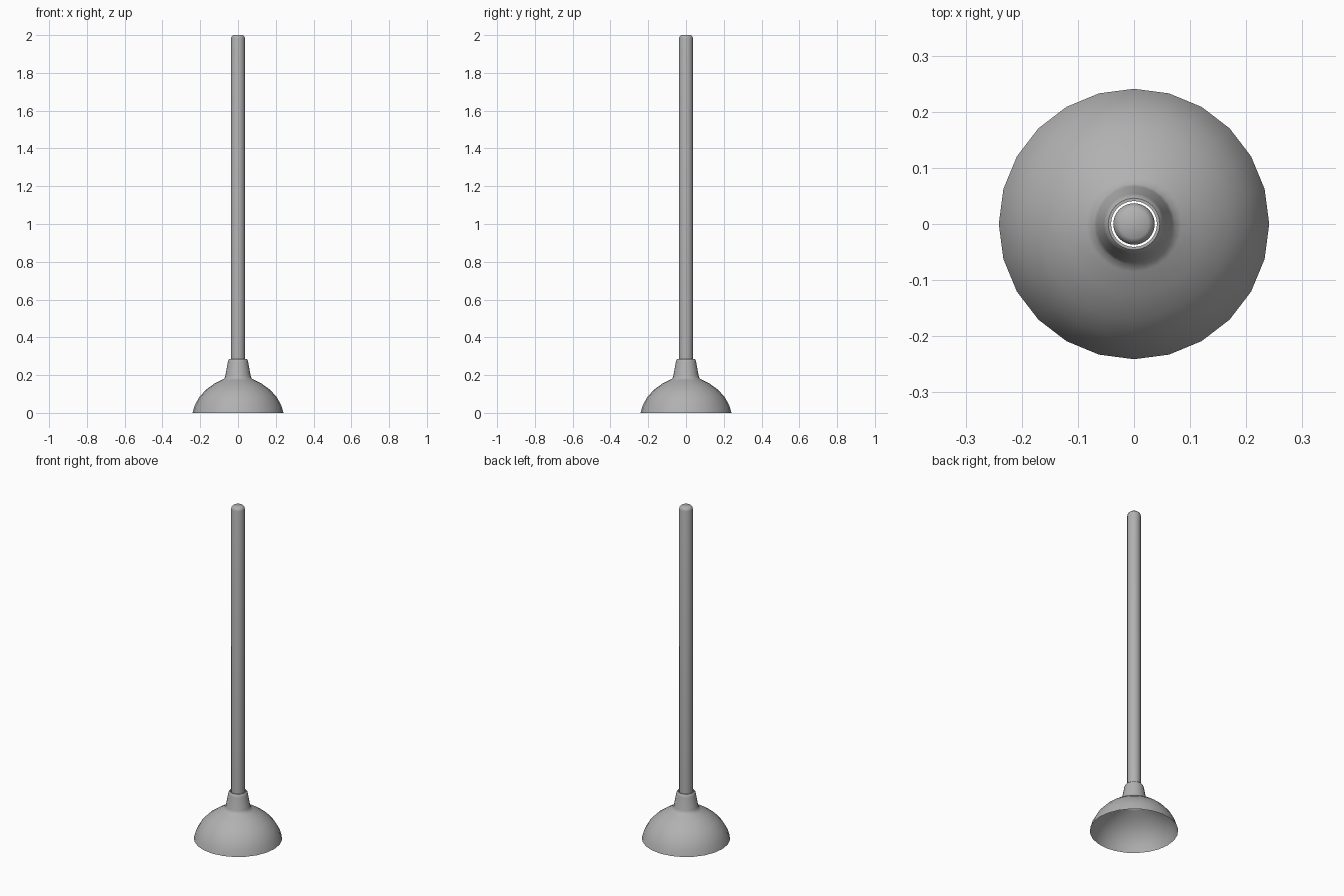
import bpy, bmesh
from math import cos, sin, tau, radians

if "Cube" in bpy.data.objects:
    bpy.data.objects.remove(bpy.data.objects["Cube"])

# Mid grey shared by both parts
grey = bpy.data.materials.new("mid_grey")
grey.diffuse_color = (0.44, 0.44, 0.44, 1)
grey.use_nodes = True
grey.node_tree.nodes["Principled BSDF"].inputs["Base Color"].default_value = grey.diffuse_color


def lathe(name, profile, sides):
    """Revolve (radius, z) points about z; a zero radius closes to a point."""
    bm = bmesh.new()
    rings = []
    for r, z in profile:
        if r == 0:
            rings.append([bm.verts.new((0, 0, z))] * sides)
        else:
            rings.append([bm.verts.new((r * cos(tau * i / sides), r * sin(tau * i / sides), z))
                          for i in range(sides)])
    for low, high in zip(rings, rings[1:]):
        for i in range(sides):
            j = (i + 1) % sides
            quad = [low[i], low[j], high[j], high[i]]
            bm.faces.new(list(dict.fromkeys(quad)))
    mesh = bpy.data.meshes.new(name)
    bm.to_mesh(mesh)
    bm.free()
    mesh.materials.append(grey)
    obj = bpy.data.objects.new(name, mesh)
    bpy.context.collection.objects.link(obj)
    bpy.ops.object.select_all(action='DESELECT')
    obj.select_set(True)
    bpy.context.view_layer.objects.active = obj
    bpy.ops.object.shade_smooth_by_angle(angle=radians(50))
    return obj


# Open rubber cup: dome, tapering neck and a lip around the handle hole
lathe("rubber_cup", [
    (0.241, 0.0), (0.229, 0.04), (0.204, 0.085), (0.170, 0.122), (0.125, 0.155),
    (0.085, 0.175), (0.072, 0.182), (0.067, 0.196), (0.054, 0.268),
    (0.051, 0.280), (0.046, 0.286), (0.041, 0.286)], 24)

# Round handle with a softened top edge, set into the neck
lathe("handle", [
    (0, 0.19), (0.037, 0.19), (0.037, 1.982), (0.034, 1.993), (0.026, 2.0), (0, 2.0)], 24)
